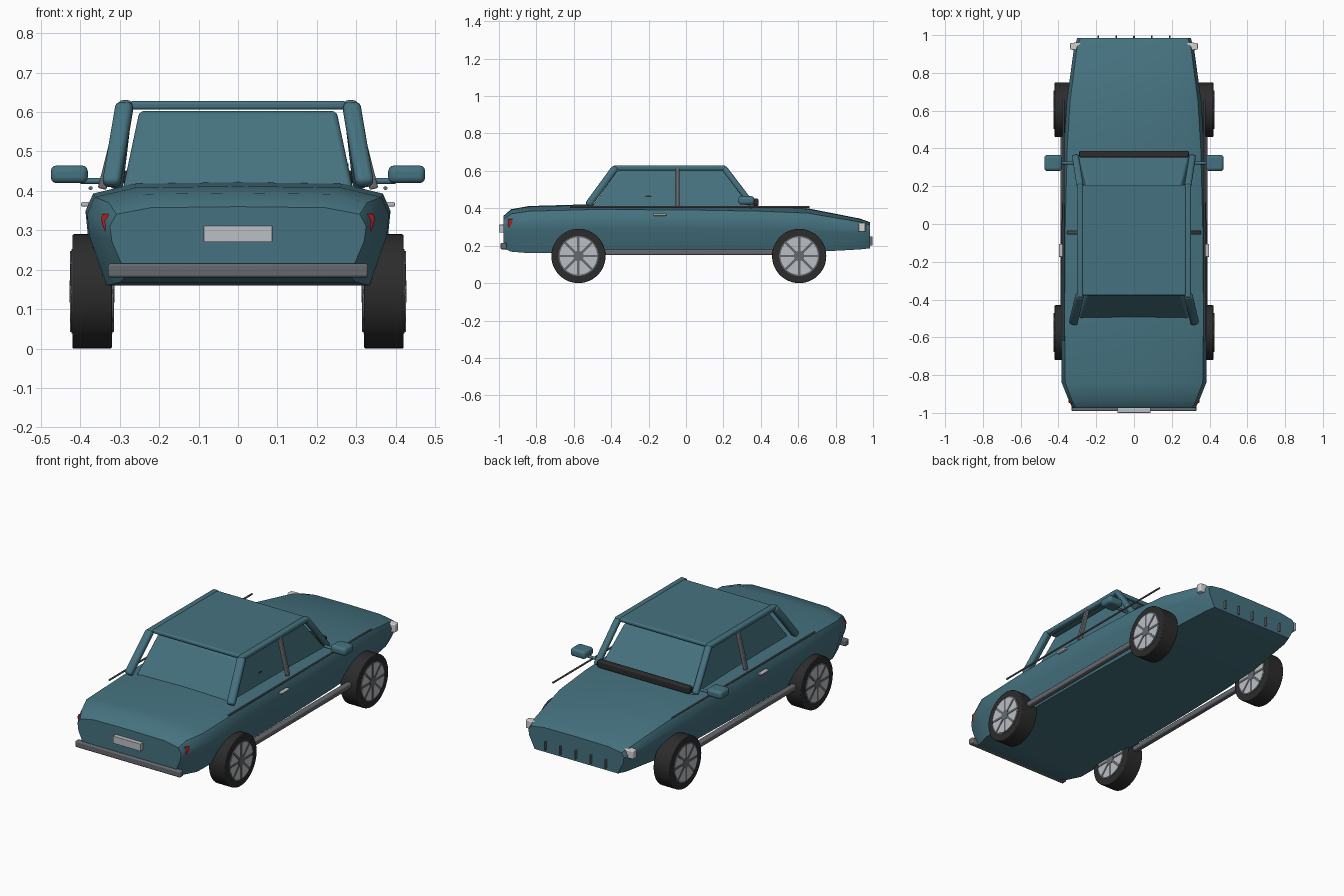
import bpy, bmesh, math
from mathutils import Vector, Matrix

cube = bpy.data.objects.get("Cube")
if cube:
    bpy.data.objects.remove(cube, do_unlink=True)


def material(name, r, g, b):
    m = bpy.data.materials.new(name)
    m.use_nodes = True
    m.diffuse_color = (r, g, b, 1)
    m.node_tree.nodes["Principled BSDF"].inputs["Base Color"].default_value = (r, g, b, 1)
    return m


TEAL = material("teal paint", 0.06, 0.17, 0.215)
BLACK = material("black rubber", 0.025, 0.025, 0.025)
GREY = material("dark grey metal", 0.13, 0.14, 0.155)
SILVER = material("silver", 0.5, 0.52, 0.55)
WHITE = material("headlight white", 0.65, 0.65, 0.65)
RED = material("tail light red", 0.45, 0.015, 0.015)


def finish(name, bm, mat, bevel=0, segments=3, angle=35):
    bmesh.ops.recalc_face_normals(bm, faces=bm.faces)
    mesh = bpy.data.meshes.new(name)
    bm.to_mesh(mesh)
    bm.free()
    mesh.materials.append(mat)
    ob = bpy.data.objects.new(name, mesh)
    bpy.context.collection.objects.link(ob)
    if bevel:
        mod = ob.modifiers.new("rounding", 'BEVEL')
        mod.width, mod.segments = bevel, segments
    bpy.ops.object.select_all(action='DESELECT')
    ob.select_set(True)
    bpy.context.view_layer.objects.active = ob
    bpy.ops.object.shade_smooth_by_angle(angle=math.radians(angle))
    return ob


def box(name, mat, centre, size, bevel=0, rot=None):
    bm = bmesh.new()
    m = Matrix.Translation(centre) @ (rot or Matrix()) @ Matrix.Diagonal((*size, 1))
    bmesh.ops.create_cube(bm, size=1, matrix=m)
    return finish(name, bm, mat, bevel)


def beam(name, mat, a, b, width, depth, bevel):
    # Rounded bar running from a to b
    a, b = Vector(a), Vector(b)
    rot = (b - a).to_track_quat('Z', 'Y').to_matrix().to_4x4()
    return box(name, mat, (a + b) / 2, (width, depth, (b - a).length), bevel, rot)


def cylinder(name, mat, centre, radius, length, sides=40, axis='X', bevel=0):
    bm = bmesh.new()
    rot = Matrix.Rotation(math.pi / 2, 4, 'Y' if axis == 'X' else 'X')
    bmesh.ops.create_cone(bm, cap_ends=True, segments=sides, radius1=radius,
                          radius2=radius, depth=length,
                          matrix=Matrix.Translation(centre) @ rot)
    return finish(name, bm, mat, bevel)


def loft(name, mat, rings, bevel=0, angle=35):
    bm = bmesh.new()
    loops = [[bm.verts.new(p) for p in ring] for ring in rings]
    n = len(loops[0])
    for a, b in zip(loops, loops[1:]):
        for i in range(n):
            j = (i + 1) % n
            bm.faces.new((a[i], a[j], b[j], b[i]))
    bm.faces.new(loops[0])
    bm.faces.new(loops[-1])
    return finish(name, bm, mat, bevel, 3, angle)


# Body shell: one cross-section scaled along the length
half = [(0.87, 0), (0.985, 0.5), (1, 0.72), (0.95, 0.89), (0.68, 0.985)]
section = half + [(0, 1)] + [(-x, z) for x, z in reversed(half)]
stations = [  # y, bottom, top, half width
    (-0.975, 0.185, 0.36, 0.325), (-0.935, 0.168, 0.395, 0.345),
    (-0.84, 0.16, 0.412, 0.383), (-0.5, 0.16, 0.422, 0.387),
    (0, 0.16, 0.42, 0.383), (0.4, 0.16, 0.412, 0.372),
    (0.65, 0.165, 0.4, 0.356), (0.93, 0.18, 0.345, 0.318),
    (0.985, 0.186, 0.325, 0.3)]
loft("body", TEAL, [[(x * w, y, lo + z * (hi - lo)) for x, z in section]
                    for y, lo, hi, w in stations])

# Cabin core with window surfaces, and the roof
loft("cabin", TEAL, [
    [(-w, back, z), (w, back, z), (w, front, z), (-w, front, z)]
    for z, w, back, front in ((0.39, 0.295, -0.515, 0.37),
                              (0.603, 0.25, -0.365, 0.2))], bevel=0.012)
box("roof", TEAL, (0, -0.085, 0.617), (0.55, 0.585, 0.022), 0.008)
box("windscreen_cowl", BLACK, (0, 0.37, 0.432), (0.58, 0.035, 0.04), 0.008)
cylinder("steering_wheel", BLACK, (0.255, -0.2, 0.445), 0.025, 0.05, 20)

for s, side in ((1, "left"), (-1, "right")):
    # Cabin frame
    beam(f"{side}_rear_pillar", TEAL, (s * 0.322, -0.525, 0.415),
         (s * 0.287, -0.375, 0.62), 0.046, 0.036, 0.014)
    beam(f"{side}_windscreen_pillar", TEAL, (s * 0.31, 0.36, 0.41),
         (s * 0.285, 0.2, 0.62), 0.036, 0.03, 0.012)
    beam(f"{side}_roof_rail", TEAL, (s * 0.286, -0.39, 0.616),
         (s * 0.286, 0.212, 0.616), 0.034, 0.028, 0.01)
    beam(f"{side}_middle_pillar", GREY, (s * 0.345, -0.045, 0.405),
         (s * 0.29, -0.045, 0.622), 0.02, 0.022, 0.004)

    # Side trim, sill, handle and mirror
    cylinder(f"{side}_trim_rod", GREY, (s * 0.374, 0.02, 0.407), 0.005, 1.28, 10, 'Y')
    box(f"{side}_sill", GREY, (s * 0.372, 0.02, 0.165), (0.032, 1.06, 0.03), 0.007)
    box(f"{side}_door_handle", SILVER, (s * 0.388, -0.14, 0.366), (0.02, 0.07, 0.012), 0.004)
    box(f"{side}_mirror", TEAL, (s * 0.428, 0.323, 0.442), (0.094, 0.085, 0.045), 0.015)
    cylinder(f"{side}_mirror_stalk", TEAL, (s * 0.36, 0.323, 0.425), 0.008, 0.08, 12)

    # Tail light, tapering downward
    loft(f"{side}_tail_light", RED, [
        [(s * x0, -0.962, z), (s * x1, -0.945, z), (s * x1, -0.915, z), (s * x0, -0.925, z)]
        for z, x0, x1 in ((0.283, 0.318, 0.334), (0.325, 0.306, 0.347),
                          (0.342, 0.308, 0.345))], bevel=0.003)
    # Headlight, wrapping the nose corner
    loft(f"{side}_headlight", WHITE, [
        [(s * x, y0, 0.275), (s * x, y1, 0.275), (s * x, y1, 0.322), (s * x, y0, 0.322)]
        for x, y0, y1 in ((0.272, 0.935, 0.955), (0.3, 0.918, 0.962),
                          (0.338, 0.925, 0.957))], bevel=0.005)

    # Wheels
    for y, end in ((-0.575, "rear"), (0.605, "front")):
        name = f"{side}_{end}"
        hub = Vector((s * 0.37, y, 0.145))
        cylinder(f"{name}_tyre", BLACK, hub, 0.145, 0.1, 48, bevel=0.004)
        cylinder(f"{name}_rim_edge", GREY, hub, 0.107, 0.104, 40)
        cylinder(f"{name}_rim", SILVER, hub, 0.1, 0.108, 40)
        cylinder(f"{name}_hub", GREY, hub, 0.028, 0.114, 20)
        for k in range(4):
            spin = Matrix.Rotation(k * math.pi / 4, 4, 'X')
            box(f"{name}_spokes_{k + 1}", GREY, hub, (0.112, 0.013, 0.205), 0, spin)

# Tail: bumper and blank plate
box("bumper", GREY, (0, -0.975, 0.198), (0.66, 0.032, 0.035), 0.006)
box("plate", SILVER, (0, -0.987, 0.291), (0.174, 0.026, 0.042), 0.002)

# Nose ribs
for k in range(-2, 3):
    box(f"nose_rib_{k + 3}", GREY, (k * 0.095, 0.987, 0.225), (0.008, 0.022, 0.05), 0.002)
